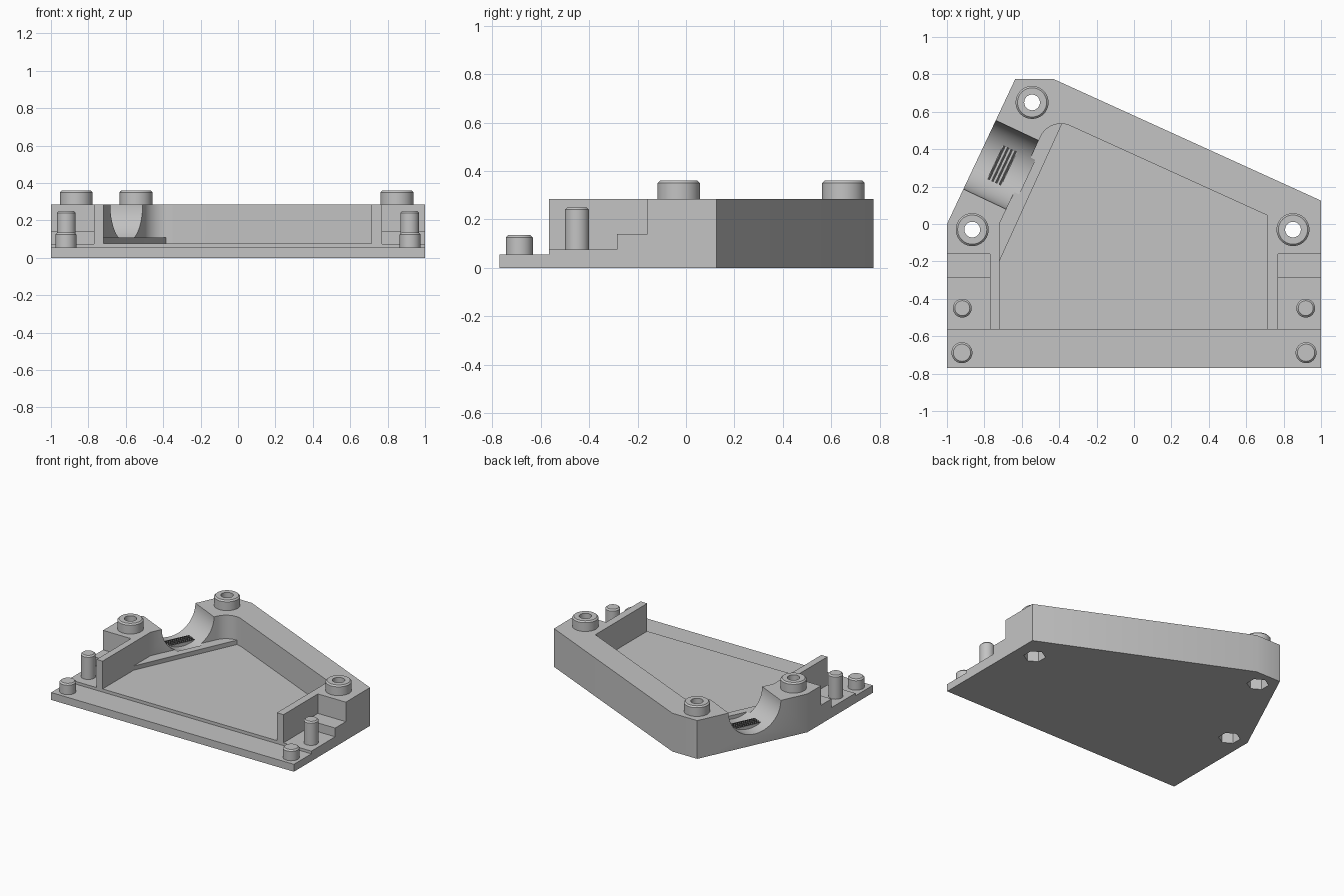
import bpy, bmesh, math
from mathutils import Vector, Matrix

cube = bpy.data.objects.get("Cube")
if cube:
    bpy.data.objects.remove(cube, do_unlink=True)


def material(name, value):
    m = bpy.data.materials.new(name)
    m.use_nodes = True
    m.diffuse_color = (value, value, value, 1)
    m.node_tree.nodes["Principled BSDF"].inputs["Base Color"].default_value = m.diffuse_color
    return m


GREY = material("light grey", 0.55)
DARK = material("dark grey", 0.06)


def make(name, bm, mat=GREY):
    bmesh.ops.recalc_face_normals(bm, faces=bm.faces[:])
    mesh = bpy.data.meshes.new(name)
    bm.to_mesh(mesh)
    bm.free()
    mesh.materials.append(mat)
    ob = bpy.data.objects.new(name, mesh)
    bpy.context.collection.objects.link(ob)
    return ob


def prism(name, points, z0, z1, mat=GREY):
    bm = bmesh.new()
    face = bm.faces.new([bm.verts.new((x, y, z0)) for x, y in points])
    ext = bmesh.ops.extrude_face_region(bm, geom=[face])
    moved = [v for v in ext["geom"] if isinstance(v, bmesh.types.BMVert)]
    bmesh.ops.translate(bm, verts=moved, vec=(0, 0, z1 - z0))
    return make(name, bm, mat)


def rect(x0, x1, y0, y1):
    return [(x0, y0), (x1, y0), (x1, y1), (x0, y1)]


def rod(name, start, end, radius, sides=48):
    start, end = Vector(start), Vector(end)
    axis = end - start
    turn = axis.to_track_quat("Z", "Y").to_matrix().to_4x4()
    bm = bmesh.new()
    bmesh.ops.create_cone(bm, cap_ends=True, segments=sides, radius1=radius, radius2=radius,
                          depth=axis.length, matrix=Matrix.Translation((start + end) / 2) @ turn)
    return make(name, bm)


def lathe(name, profile, x, y):
    bm = bmesh.new()
    verts = [bm.verts.new((r, 0, z)) for r, z in profile]
    edges = [bm.edges.new((a, b)) for a, b in zip(verts, verts[1:] + verts[:1])]
    bmesh.ops.spin(bm, geom=verts + edges, cent=(0, 0, 0), axis=(0, 0, 1),
                   angle=math.tau, steps=40)
    bmesh.ops.remove_doubles(bm, verts=bm.verts[:], dist=1e-4)
    bmesh.ops.translate(bm, verts=bm.verts[:], vec=(x, y, 0))
    ob = make(name, bm)
    smooth(ob)
    return ob


def activate(ob):
    bpy.ops.object.select_all(action="DESELECT")
    ob.select_set(True)
    bpy.context.view_layer.objects.active = ob


def smooth(ob):
    activate(ob)
    bpy.ops.object.shade_smooth_by_angle(angle=math.radians(30))


def cut(target, cutter):
    cutter.hide_render = True
    mod = target.modifiers.new("cut", "BOOLEAN")
    mod.operation, mod.solver, mod.object = "DIFFERENCE", "EXACT", cutter
    activate(target)
    bpy.ops.object.modifier_apply(modifier=mod.name)
    bpy.data.objects.remove(cutter, do_unlink=True)


TOP, FLOOR, SHELF, LIP = 0.285, 0.078, 0.11, 0.055
BOSSES = [(-0.865, -0.03), (0.85, -0.03), (-0.545, 0.65)]
HOLE = 0.042

# Housing block
housing = prism("housing", [(-1, -0.77), (1, -0.77), (1, 0.125), (-0.43, 0.775),
                            (-0.635, 0.775), (-1, 0)], 0, TOP)


# Cavity with one rounded corner; the lower cut leaves a raised shelf on the slanted side
def arc(a0, a1, n):
    angles = [math.radians(a0 + (a1 - a0) * i / n) for i in range(n + 1)]
    return [(-0.391 + 0.12 * math.cos(a), 0.416 + 0.12 * math.sin(a)) for a in angles]


mouth = [(-0.72, -1), (0.715, -1), (0.715, 0.045)]
cut(housing, prism("cavity_cutter", mouth + arc(64.8, 154.8, 14) + [(-0.72, 0)], SHELF, 1))
cut(housing, prism("floor_cutter", mouth + arc(64.8, 87, 4) + [(-0.72, -0.2)], FLOOR, 1))

# Front lip and stepped corners
cut(housing, prism("lip_cutter", rect(-2, 2, -2, -0.565), LIP, 1))
for side in (-1, 1):
    x0, x1 = sorted((side * 0.77, side * 2))
    cut(housing, prism("step_cutter", rect(x0, x1, -1, -0.16), 0.14, 1))
    cut(housing, prism("corner_cutter", rect(x0, x1, -1, -0.285), 0.075, 1))

# Round cradle through the slanted wall
along = Vector((0.426, 0.905, 0))
inward = Vector((0.905, -0.426, 0))
mid = Vector((-0.825, 0.37, TOP))
cut(housing, rod("cradle_cutter", mid - inward * 0.15, mid + inward * 0.28, 0.203, 64))

# Screw holes with hexagonal nut pockets underneath
for x, y in BOSSES:
    cut(housing, rod("hole_cutter", (x, y, -0.1), (x, y, 1), HOLE, 40))
    cut(housing, rod("nut_cutter", (x, y, -0.1), (x, y, 0.1), 0.075, 6))
smooth(housing)

# Bosses around the screw holes
for i, (x, y) in enumerate(BOSSES):
    lathe(f"screw_boss_{i + 1}", [(HOLE, TOP), (HOLE, 0.36), (0.078, 0.36),
                                  (0.088, 0.35), (0.088, TOP)], x, y)


# Locating pins
def pin(name, x, y, r, z0, z1):
    lathe(name, [(0, z0), (r, z0), (r, z1 - 0.01), (r - 0.01, z1), (0, z1)], x, y)


for side, label in ((-1, "right"), (1, "left")):
    pin(f"short_pin_{label}", side * 0.92, -0.688, 0.056, LIP - 0.01, 0.135)
    pin(f"tall_pin_{label}", side * 0.918, -0.45, 0.05, 0.065, 0.25)


# Ribbed pad at the bottom of the cradle
def pad(name, offset, width, length, z0, z1, mat):
    c = Vector((-0.705, 0.313, 0)) + inward * offset
    a, w = along * length / 2, inward * width / 2
    prism(name, [(p.x, p.y) for p in (c - a - w, c - a + w, c + a + w, c + a - w)], z0, z1, mat)


pad("cradle_pad", 0, 0.085, 0.21, 0.07, 0.106, GREY)
for i in range(4):
    pad(f"pad_stripe_{i + 1}", (i - 1.5) * 0.022, 0.013, 0.21, 0.105, 0.109, DARK)
